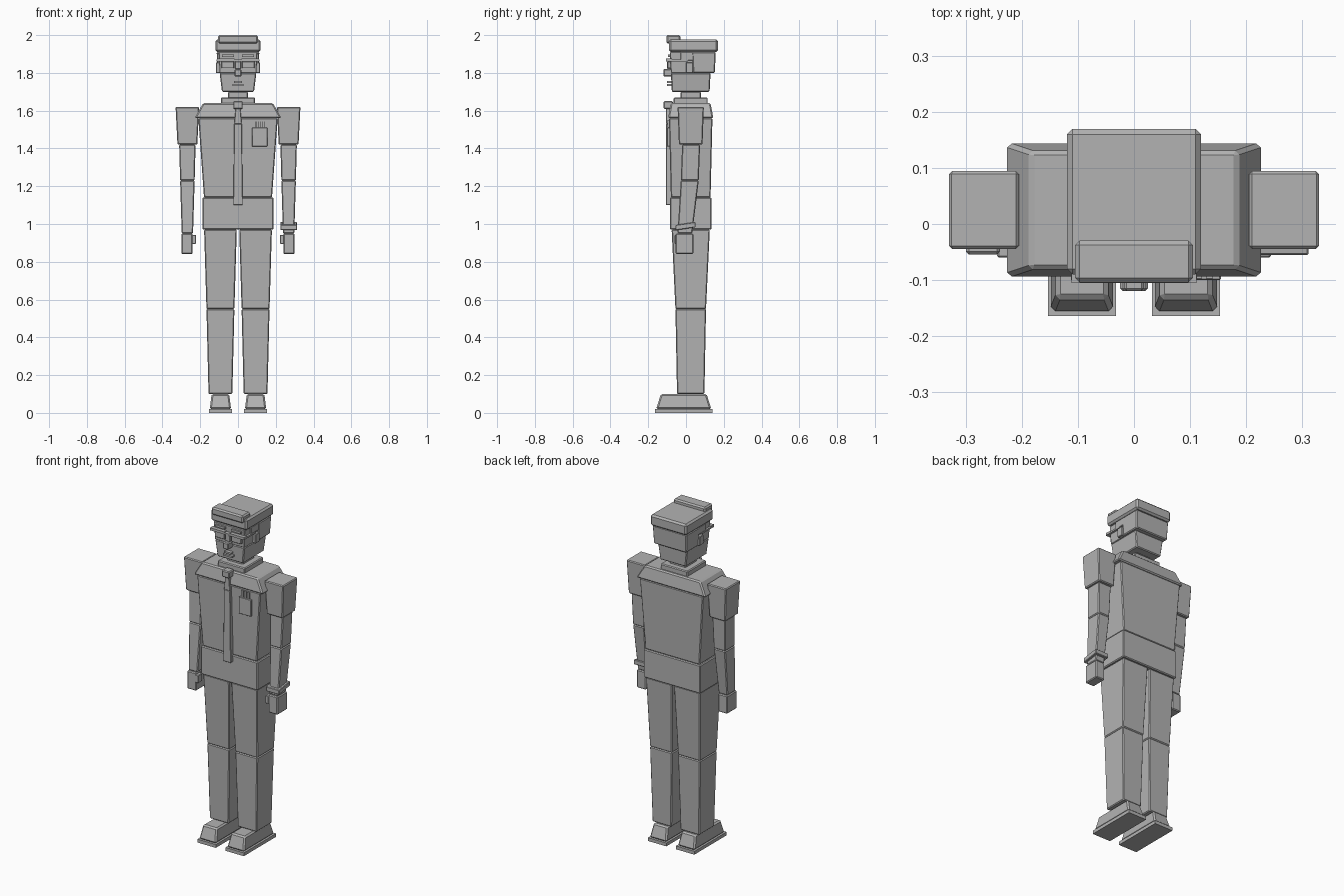
import bpy
import bmesh

cube = bpy.data.objects.get("Cube")
if cube:
    bpy.data.objects.remove(cube)

grey = bpy.data.materials.new("plain grey")
grey.use_nodes = True
grey.diffuse_color = (0.45, 0.45, 0.45, 1)
shader = grey.node_tree.nodes["Principled BSDF"]
shader.inputs["Base Color"].default_value = grey.diffuse_color

# Heights of the joints
knee, waist, elbow, armpit, shoulder = .55, .97, 1.23, 1.42, 1.56
chin, cheek, brow = 1.7, 1.8, 1.91


def block(name, width, depth, bottom, top, x=0, y=.025,
          widen=0, deepen=0, lean=0, bevel=.005):
    """Bevelled block, sized at its base; its top may widen, deepen or lean."""
    bm = bmesh.new()
    bmesh.ops.create_cube(bm, size=1)
    for vert in bm.verts:
        upper = vert.co.z > 0
        vert.co.x = x + vert.co.x * (width + upper * widen)
        vert.co.y = y + vert.co.y * (depth + upper * deepen) + upper * lean
        vert.co.z = top if upper else bottom
    mesh = bpy.data.meshes.new(name)
    bm.to_mesh(mesh)
    bm.free()
    mesh.materials.append(grey)
    part = bpy.data.objects.new(name, mesh)
    bpy.context.collection.objects.link(part)
    if bevel:
        modifier = part.modifiers.new("edge bevel", "BEVEL")
        modifier.width = bevel
        modifier.segments = 1
    return part


def pair(name, x, **shape):
    """The same block on the left and on the right."""
    for word, side in (("left", 1), ("right", -1)):
        block(word + "_" + name, x=side * x, **shape)


# Torso and neck
hem_top = 1.14
block("shirt_hem", width=.376, depth=.22, bottom=waist, top=hem_top)
block("torso", width=.36, depth=.21, bottom=hem_top, top=shoulder, widen=.06, deepen=.02)
block("shoulder_yoke", width=.46, depth=.24, bottom=shoulder, top=1.64,
      widen=-.09, deepen=-.03, bevel=.007)
block("collar", width=.18, depth=.18, bottom=1.63, top=1.67)
block("neck", width=.105, depth=.11, bottom=1.66, top=chin)

# Tie, with a knot at the collar
tie_middle, tie_front = 1.53, -.09
block("tie_blade", width=.05, depth=.03, bottom=1.1, top=tie_middle, y=tie_front,
      widen=-.01, bevel=.002)
block("tie_neck", width=.04, depth=.03, bottom=tie_middle, top=1.61, y=tie_front,
      widen=-.015, bevel=.002)
block("tie_knot", width=.05, depth=.05, bottom=1.61, top=1.65, y=-.095)

# Shirt pocket holding three pens
pocket_x, pocket_top = .115, 1.51
block("pocket", width=.08, depth=.02, bottom=1.41, top=pocket_top,
      x=pocket_x, y=tie_front, bevel=.002)
for offset in (-.02, 0, .02):
    block("pocket_pen", width=.012, depth=.015, bottom=pocket_top, top=1.55,
          x=pocket_x + offset, y=tie_front, bevel=0)

# Head and hair
block("jaw", width=.17, depth=.2, bottom=chin, top=cheek, widen=.025, deepen=.01)
block("forehead", width=.195, depth=.21, bottom=cheek, top=brow, widen=.01, deepen=.01, bevel=.003)
block("back_hair", width=.216, depth=.115, bottom=cheek, top=brow, y=.095, widen=.01, deepen=.01)
block("side_hair", width=.22, depth=.09, bottom=1.865, top=brow, y=.015, bevel=.003)
block("hair_top", width=.24, depth=.26, bottom=brow, top=1.977, y=.04, bevel=.01)
block("front_tuft", width=.21, depth=.075, bottom=1.955, top=2, y=-.067, bevel=.008)

# Face
nose_bridge = 1.86
block("nose_tip", width=.036, depth=.05, bottom=1.78, top=1.82, y=-.095)
block("nose_bridge", width=.03, depth=.03, bottom=1.82, top=nose_bridge, y=-.085, bevel=.003)
block("glasses_bridge", width=.05, depth=.03, bottom=nose_bridge, top=1.87, y=-.09, bevel=0)
for name, width, height in (("upper_lip", .044, 1.747), ("lower_lip", .06, 1.73)):
    block(name, width=width, depth=.03, bottom=height, top=height + .01, y=-.085, bevel=0)
pair("lens", x=.055, width=.065, depth=.02, bottom=1.825, top=nose_bridge, y=-.087, bevel=.002)
pair("glasses_rim", x=.065, width=.094, depth=.03, bottom=nose_bridge, top=1.875, y=-.09, bevel=0)
pair("glasses_arm", x=.105, width=.015, depth=.11, bottom=nose_bridge, top=1.87, y=-.045, bevel=0)
pair("eyebrow", x=.053, width=.063, depth=.02, bottom=1.885, top=1.897, y=-.085, bevel=0)
pair("ear", x=.105, width=.025, depth=.037, bottom=cheek, top=1.855, y=.018, bevel=.003)

# Arms
arm_x, wrist = .268, .95
pair("sleeve", x=arm_x, width=.105, depth=.125, bottom=armpit, top=1.62, widen=.02, deepen=.014)
pair("upper_arm", x=arm_x, width=.077, depth=.095, bottom=elbow, top=armpit,
     y=.02, widen=.01, lean=.007)
pair("forearm", x=arm_x, width=.06, depth=.078, bottom=wrist, top=elbow,
     y=-.006, widen=.017, deepen=.017, lean=.026)
pair("hand", x=.27, width=.06, depth=.093, bottom=.842, top=wrist, y=-.008)
pair("thumb", x=.233, width=.023, depth=.04, bottom=.895, top=.942, y=-.04, bevel=.003)

# Wristwatch on the left arm, tilted with the forearm
watch = block("wristwatch", width=.088, depth=.105, bottom=.975, top=1.003,
              x=arm_x, y=-.003, bevel=.003)
for vert in watch.data.vertices:
    vert.co.z += vert.co.y * .15

# Legs
leg_x, ankle = .093, .1
pair("shin", x=leg_x, width=.126, depth=.145, bottom=ankle, top=knee, widen=.022, deepen=.017)
pair("thigh", x=leg_x, width=.148, depth=.162, bottom=knee, top=waist, widen=.025, deepen=.04)

# Shoes
sole_top, shoe_y = .02, -.012
pair("sole", x=leg_x, width=.122, depth=.305, bottom=0, top=sole_top, y=shoe_y, bevel=0)
pair("shoe", x=leg_x, width=.113, depth=.292, bottom=sole_top, top=ankle,
     y=shoe_y, widen=-.02, deepen=-.05, bevel=.008)
